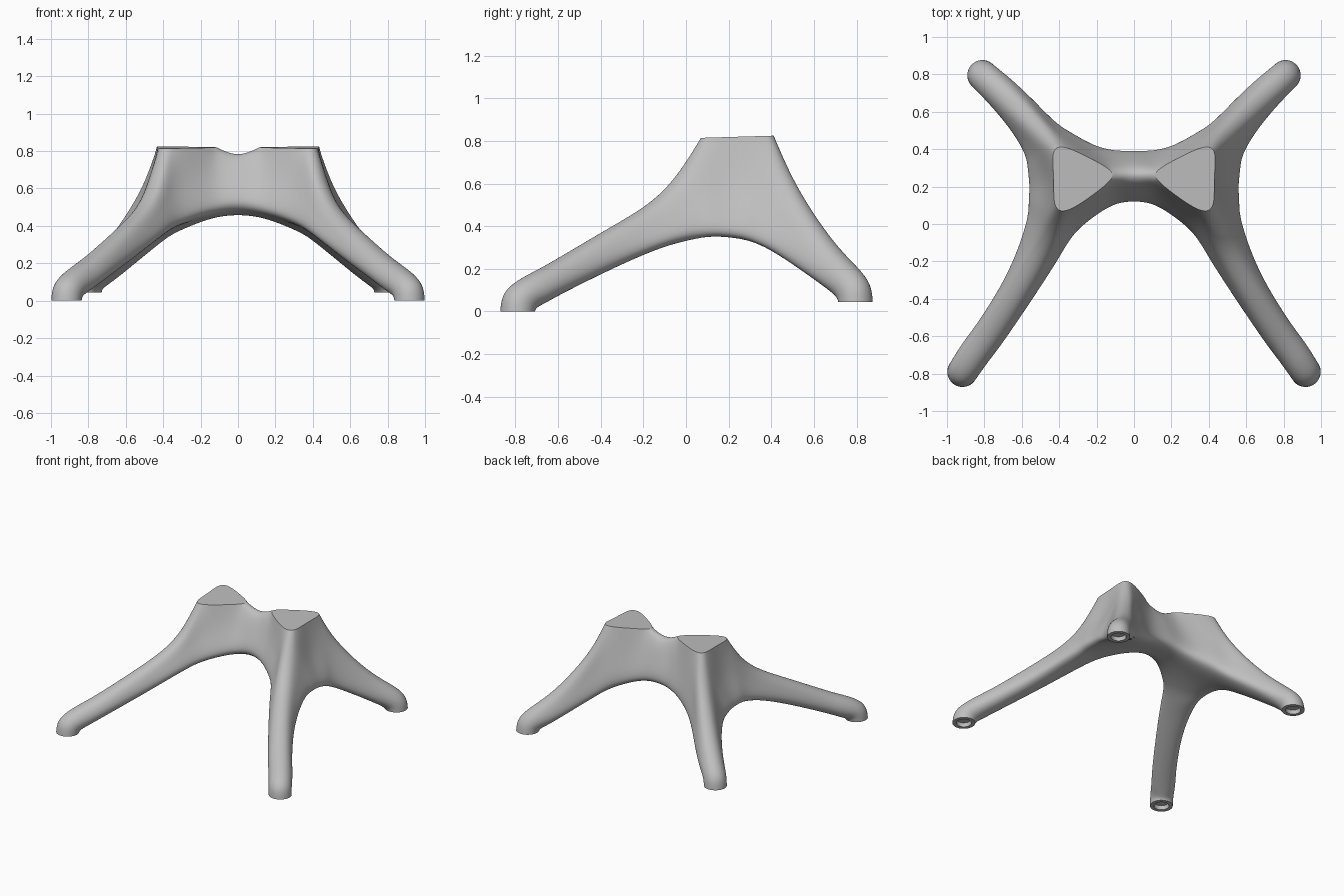
import bpy
import bmesh
import math
from mathutils import Vector

old = bpy.data.objects.get("Cube")
if old:
    bpy.data.objects.remove(old, do_unlink=True)

grey = bpy.data.materials.new("mid_grey")
grey.use_nodes = True
grey.diffuse_color = (0.52, 0.52, 0.52, 1)
grey.node_tree.nodes["Principled BSDF"].inputs["Base Color"].default_value = grey.diffuse_color

bm = bmesh.new()
crease = bm.edges.layers.float.new("crease_edge")


def column(*points):
    """Make vertices; a point without height lies on the slightly tilted seat pad."""
    verts = []
    for p in points:
        z = p[2] if len(p) == 3 else 0.812 + 0.03 * p[1]
        verts.append(bm.verts.new((p[0], p[1], z)))
    return verts


def grid(columns, closed=False):
    """Fill quads between neighbouring columns."""
    for a, b in zip(columns, columns[1:]):
        count = len(a)
        for i in range(count if closed else count - 1):
            j = (i + 1) % count
            bm.faces.new((a[i], a[j], b[j], b[i]))


def sharpen(loop):
    """Crease a closed loop of edges so that it stays crisp."""
    for a, b in zip(loop, loop[1:] + loop[:1]):
        edge = bm.edges.get((a, b))
        edge[crease] = 1.0
        edge.smooth = False


def section(n, x, y, out, inn, ridge, low_out, low_in, bulge):
    """Eight-point leg section: ridge, sides, rims and underside."""
    top = ridge + 0.012

    def side(w, low):
        w, low = w * 1.06, low - 0.008
        rim = low + 0.045
        return [(0.044, top), (w * bulge, (top + rim) / 2), (w, rim), (w * 0.5, low)]

    right = side(out, low_out)
    left = [(-w, z) for w, z in side(inn, low_in)]
    ring = [left[0]] + right + left[:0:-1]
    return column(*[(x + n.x * w, y + n.y * w, z) for w, z in ring])


def foot_ring(d, n, centre, radius, height, tilt=0.0, shift=0.0):
    """Octagon around the foot, optionally tilted up towards the tip."""
    points = []
    for i in range(8):
        a = math.radians(45 * i - 22.5)
        p = centre + d * (shift + radius * math.cos(a)) + n * (radius * math.sin(a))
        points.append((p.x, p.y, height + tilt * math.cos(a)))
    return column(*points)


def leg(body_ring, direction, outward, stations, foot, base):
    """Sweep a leg from the body down to a foot with a round recess."""
    d, n = Vector(direction).normalized(), Vector(outward).normalized()
    centre = Vector(foot)
    rings = [body_ring] + [section(n, *s) for s in stations]
    rings.append(foot_ring(d, n, centre, 0.09, base + 0.065, 0.055, -0.01))
    sole = [foot_ring(d, n, centre, 0.09, base),
            foot_ring(d, n, centre, 0.06, base),
            foot_ring(d, n, centre, 0.055, base + 0.03)]
    grid(rings + sole, closed=True)
    bm.faces.new(sole[-1])
    for ring in sole:
        sharpen(ring)


# Outer web columns: pad edge, web, rim, underside
outer_front = column((0.435, 0.08), (0.495, 0.10, 0.57), (0.585, 0.12, 0.39), (0.54, 0.125, 0.335))
outer_mid = column((0.425, 0.24), (0.47, 0.22, 0.58), (0.578, 0.2, 0.39), (0.535, 0.2, 0.33))
outer_back = column((0.445, 0.4), (0.5, 0.34, 0.57), (0.588, 0.285, 0.375), (0.545, 0.28, 0.32))

# Front web columns, from the front leg to the centre plane
front = [
    column((0.365, 0.055), (0.325, 0.03, 0.61), (0.275, -0.045, 0.425), (0.34, 0.02, 0.39)),
    column((0.225, 0.15), (0.215, 0.1, 0.63), (0.195, 0.025, 0.465), (0.235, 0.085, 0.43)),
    column((0.11, 0.24), (0.11, 0.165, 0.65), (0.1, 0.09, 0.505), (0.115, 0.15, 0.46)),
    column((0, 0.215, 0.775), (0, 0.155, 0.64), (0, 0.105, 0.525), (0, 0.17, 0.475)),
]

# Back web columns, from the back leg to the centre plane
back = [
    column((0.38, 0.425), (0.36, 0.475, 0.57), (0.315, 0.5, 0.385), (0.355, 0.42, 0.345)),
    column((0.23, 0.35), (0.22, 0.39, 0.6), (0.21, 0.435, 0.435), (0.235, 0.37, 0.4)),
    column((0.11, 0.285), (0.11, 0.355, 0.64), (0.1, 0.41, 0.475), (0.115, 0.34, 0.445)),
    column((0, 0.31, 0.775), (0, 0.365, 0.63), (0, 0.41, 0.49), (0, 0.34, 0.455)),
]
grid([outer_front, outer_mid, outer_back])
grid(front)
grid(back)

# Underside between the arches
middle = column((0.37, 0.21, 0.385), (0.235, 0.22, 0.425), (0.115, 0.24, 0.455), (0, 0.255, 0.465))
grid([[outer_front[3]] + [c[3] for c in front],
      [outer_mid[3]] + middle,
      [outer_back[3]] + [c[3] for c in back]])

# Bridge top and flat triangular pad
bm.faces.new((front[2][0], back[2][0], back[3][0], front[3][0]))
pad = [c[0] for c in (outer_front, outer_mid, outer_back, *back[:3], *front[2::-1])]
bm.faces.new(pad)
sharpen(pad)


def body_ring(inner, outer):
    return [inner[0]] + outer + inner[:0:-1]


# Legs: x, y, outer and inner half width, ridge, outer rim, inner rim, bulge
leg(body_ring(front[0], outer_front), (0.56, -0.83), (0.83, 0.56), [
    (0.44, -0.03, 0.165, 0.12, 0.63, 0.33, 0.365, 0.6),
    (0.50, -0.15, 0.13, 0.11, 0.50, 0.3, 0.315, 0.7),
    (0.615, -0.35, 0.09, 0.09, 0.385, 0.21, 0.215, 0.88),
    (0.78, -0.6, 0.083, 0.083, 0.235, 0.085, 0.09, 0.97),
    (0.845, -0.68, 0.083, 0.083, 0.19, 0.04, 0.04, 0.98),
], (0.917, -0.79), 0.0)
leg(body_ring(back[0], outer_back), (0.7, 0.71), (0.71, -0.7), [
    (0.47, 0.475, 0.165, 0.09, 0.64, 0.28, 0.29, 0.62),
    (0.57, 0.575, 0.12, 0.09, 0.46, 0.2, 0.21, 0.75),
    (0.70, 0.705, 0.096, 0.083, 0.275, 0.1, 0.1, 0.92),
], (0.81, 0.795), 0.045)

bmesh.ops.recalc_face_normals(bm, faces=bm.faces)
for face in bm.faces:
    face.smooth = True

# Finished base: mirrored and smoothed
mesh = bpy.data.meshes.new("four_leg_base")
bm.to_mesh(mesh)
bm.free()
mesh.materials.append(grey)
base = bpy.data.objects.new("four_leg_base", mesh)
bpy.context.collection.objects.link(base)
mirror = base.modifiers.new("mirror", "MIRROR")
mirror.use_clip = True
mirror.merge_threshold = 0.001
smooth = base.modifiers.new("smooth", "SUBSURF")
smooth.levels = smooth.render_levels = 3
